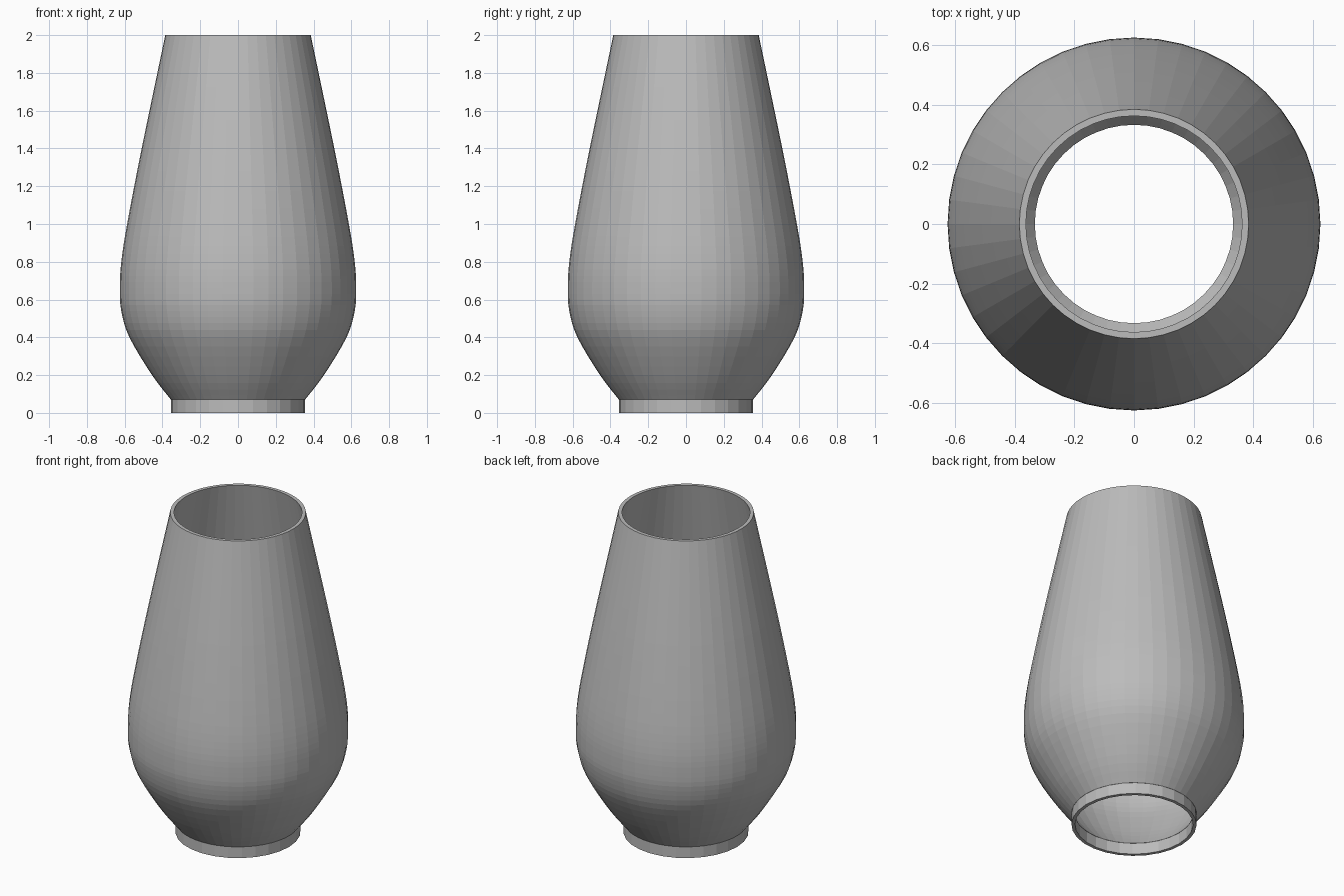
import bpy
import math

cube = bpy.data.objects.get("Cube")
if cube:
    bpy.data.objects.remove(cube, do_unlink=True)

grey = bpy.data.materials.new("plain_grey")
grey.use_nodes = True
colour = (0.5, 0.5, 0.5, 1)
grey.diffuse_color = colour
grey.node_tree.nodes["Principled BSDF"].inputs["Base Color"].default_value = colour


def lathe(name, loop, sides):
    """Spin a closed (radius, height) loop around z into a hollow ring."""
    verts, faces = [], []
    n = len(loop)
    for s in range(sides):
        a = 2 * math.pi * s / sides
        verts += [(r * math.cos(a), r * math.sin(a), z) for r, z in loop]
    for s in range(sides):
        t = (s + 1) % sides
        for i in range(n):
            j = (i + 1) % n
            faces.append((s * n + i, t * n + i, t * n + j, s * n + j))
    mesh = bpy.data.meshes.new(name)
    mesh.from_pydata(verts, [], faces)
    mesh.materials.append(grey)
    obj = bpy.data.objects.new(name, mesh)
    bpy.context.collection.objects.link(obj)
    return obj


def smooth_profile(points, steps):
    """Catmull-Rom curve through the points."""
    ext = [points[0]] + points + [points[-1]]
    out = []
    for p, a, b, q in zip(ext, ext[1:], ext[2:], ext[3:]):
        for k in range(steps):
            t = k / steps
            out.append(tuple(
                0.5 * (2 * v1 + (v2 - v0) * t
                       + (2 * v0 - 5 * v1 + 4 * v2 - v3) * t ** 2
                       + (3 * v1 - v0 - 3 * v2 + v3) * t ** 3)
                for v0, v1, v2, v3 in zip(p, a, b, q)))
    return out + [points[-1]]


# Bulbous body, open at both ends, with a thin wall
outer = smooth_profile([(0.355, 0.07), (0.455, 0.2), (0.575, 0.4), (0.618, 0.54),
                        (0.626, 0.66), (0.618, 0.8), (0.587, 1.0), (0.51, 1.4),
                        (0.385, 2.0)], 4)
wall = 0.022
inner = [(r - wall, z) for r, z in reversed(outer)]
lathe("glass_body", outer + inner, 48)

# Straight collar at the foot
lathe("base_collar", [(0.355, 0), (0.355, 0.07), (0.335, 0.07), (0.335, 0)], 28)
